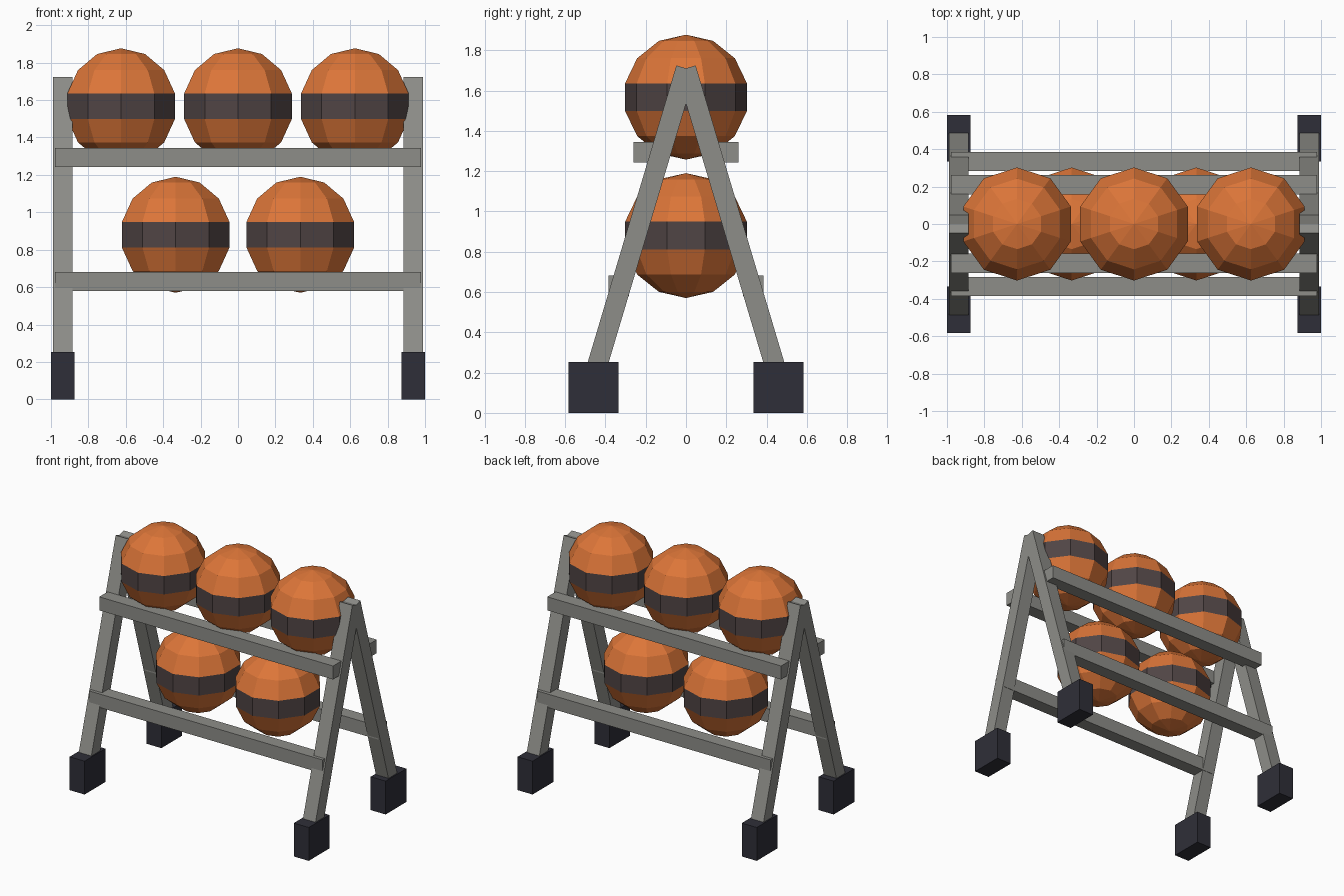
import bpy
from math import radians
from mathutils import Vector

if "Cube" in bpy.data.objects:
    bpy.data.objects.remove(bpy.data.objects["Cube"])


def material(name, rgb):
    mat = bpy.data.materials.new(name)
    mat.use_nodes = True
    mat.diffuse_color = (*rgb, 1)
    mat.node_tree.nodes["Principled BSDF"].inputs["Base Color"].default_value = (*rgb, 1)
    return mat


GREY = material("frame grey", (0.27, 0.27, 0.25))
DARK = material("foot dark blue", (0.028, 0.028, 0.04))
ORANGE = material("ball orange", (0.72, 0.18, 0.04))
BAND = material("band brown", (0.08, 0.058, 0.058))


def box(name, centre, size, mat):
    bpy.ops.mesh.primitive_cube_add(size=1, location=centre)
    obj = bpy.context.object
    obj.name = name
    obj.scale = size
    obj.data.materials.append(mat)
    return obj


def beam(name, start, end, width, depth, mat):
    """Square-ended beam between two points in a plane of constant x."""
    a, b = Vector(start), Vector(end)
    obj = box(name, (a + b) / 2, (width, depth, (b - a).length), mat)
    obj.rotation_euler = Vector((0, 0, 1)).rotation_difference(b - a).to_euler()
    return obj


def ball(name, x, z):
    """Low-poly ball with a dark belt on its middle ring of faces."""
    bpy.ops.mesh.primitive_uv_sphere_add(segments=10, ring_count=7, radius=0.31,
                                         location=(x, 0, z))
    obj = bpy.context.object
    obj.name = name
    obj.data.materials.append(ORANGE)
    obj.data.materials.append(BAND)
    for face in obj.data.polygons:
        face.material_index = int(abs(face.center.z) < 0.03)
    return obj


# A-frame ends: leaning legs in block feet
for side, sx in (("left", 1), ("right", -1)):
    for end, sy in (("front", -1), ("back", 1)):
        x = sx * 0.9375
        beam(f"{end}_{side}_leg", (x, sy * 0.46, 0.17), (x, 0, 1.71), 0.105, 0.1, GREY)
        box(f"{end}_{side}_foot", (x, sy * 0.459, 0.126), (0.125, 0.248, 0.252), DARK)

# Rails carrying the balls
for end, sy in (("front", -1), ("back", 1)):
    box(f"{end}_upper_rail", (0, sy * 0.21, 1.293), (1.955, 0.102, 0.102), GREY)
    box(f"{end}_lower_rail", (0, sy * 0.334, 0.63), (1.955, 0.102, 0.102), GREY)

# Balls: three above, two below
for i, x in enumerate((-0.625, 0, 0.625)):
    ball(f"upper_ball_{i + 1}", x, 1.567)
for i, x in enumerate((-0.333, 0.333)):
    ball(f"lower_ball_{i + 1}", x, 0.88)
